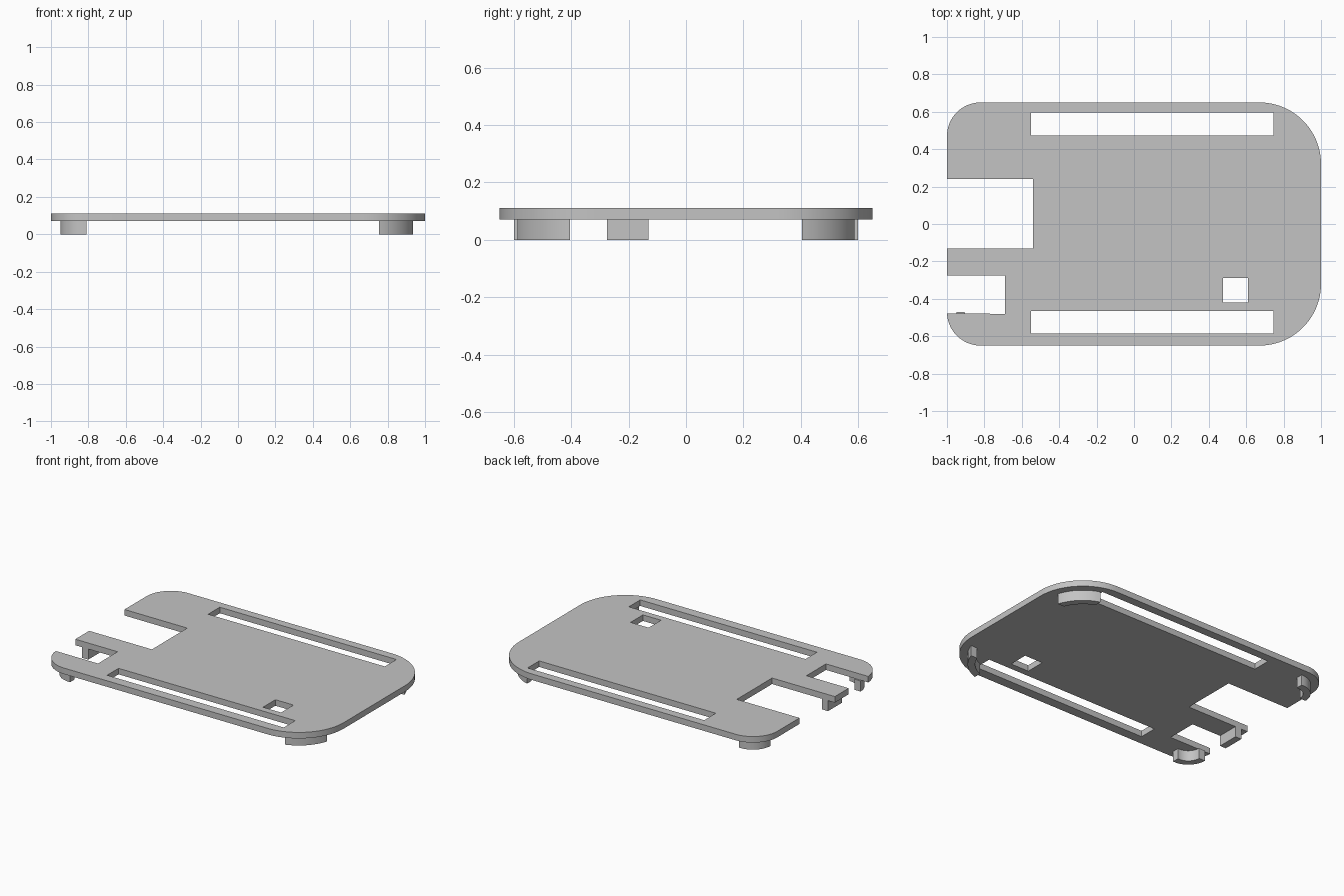
import bpy, bmesh
from math import sin, cos, pi, radians, asin, acos

cube = bpy.data.objects.get("Cube")
if cube:
    bpy.data.objects.remove(cube, do_unlink=True)

grey = bpy.data.materials.new("plain grey")
grey.use_nodes = True
colour = (0.55, 0.55, 0.55, 1)
grey.diffuse_color = colour
grey.node_tree.nodes["Principled BSDF"].inputs["Base Color"].default_value = colour

LEG_TOP, TOP = 0.07, 0.11
HALF_Y = 0.65
R_LEFT, R_RIGHT = 0.18, 0.33


def arc(cx, cy, r, a0, a1, steps=16):
    """Points on a circular arc, angles in radians."""
    return [(cx + r * cos(a0 + (a1 - a0) * i / steps),
             cy + r * sin(a0 + (a1 - a0) * i / steps)) for i in range(steps + 1)]


def extrude(name, outline, z0, z1):
    """Turn a flat outline into a solid standing between two heights."""
    bm = bmesh.new()
    face = bm.faces.new([bm.verts.new((x, y, z0)) for x, y in outline])
    new = bmesh.ops.extrude_face_region(bm, geom=[face])["geom"]
    bmesh.ops.translate(bm, vec=(0, 0, z1 - z0),
                        verts=[v for v in new if isinstance(v, bmesh.types.BMVert)])
    bmesh.ops.recalc_face_normals(bm, faces=bm.faces)
    mesh = bpy.data.meshes.new(name)
    bm.to_mesh(mesh)
    bm.free()
    mesh.materials.append(grey)
    ob = bpy.data.objects.new(name, mesh)
    bpy.context.collection.objects.link(ob)
    return ob


def rectangle(x0, x1, y0, y1):
    return [(x0, y0), (x1, y0), (x1, y1), (x0, y1)]


def select_only(ob):
    bpy.ops.object.select_all(action='DESELECT')
    ob.select_set(True)
    bpy.context.view_layer.objects.active = ob


# Plate with rounded corners and two open notches on the right-hand end
cxl, cyl = -1 + R_LEFT, HALF_Y - R_LEFT
cxr, cyr = 1 - R_RIGHT, HALF_Y - R_RIGHT
outline = arc(cxl, -cyl, R_LEFT, radians(183), 1.5 * pi)
outline += arc(cxr, -cyr, R_RIGHT, -pi / 2, 0, 24)
outline += arc(cxr, cyr, R_RIGHT, 0, pi / 2, 24)
outline += arc(cxl, cyl, R_LEFT, pi / 2, pi)
outline += [(-1, 0.24), (-0.54, 0.24), (-0.54, -0.13), (-1, -0.13)]
outline += [(-1, -0.275), (-0.69, -0.275), (-0.69, -0.48)]
plate = extrude("plate", outline, LEG_TOP, TOP)

# Long slots and the small square hole
openings = {
    "back_slot_cutter": (-0.55, 0.745, 0.473, 0.595),
    "front_slot_cutter": (-0.55, 0.745, -0.585, -0.465),
    "square_hole_cutter": (0.477, 0.61, -0.42, -0.29),
}
for name, box in openings.items():
    cutter = extrude(name, rectangle(*box), 0, 0.2)
    cutter.hide_render = True
    cut = plate.modifiers.new(name, 'BOOLEAN')
    cut.operation, cut.solver, cut.object = 'DIFFERENCE', 'EXACT', cutter
    select_only(plate)
    bpy.ops.object.modifier_apply(modifier=name)
    bpy.data.objects.remove(cutter, do_unlink=True)

# Curved feet following the corners, set in from the edge
parts = [plate]
INSET, THICK = 0.05, 0.045
for side, sy in (("front", -1), ("back", 1)):
    # Wide corners: ends trimmed square to the plate
    ro, ri = R_RIGHT - INSET, R_RIGHT - INSET - THICK
    trim = 0.085
    foot = arc(cxr, cyr, ro, asin(trim / ro), acos(trim / ro))
    foot += arc(cxr, cyr, ri, acos(trim / ri), asin(trim / ri))
    parts.append(extrude(side + "_left_foot", [(x, y * sy) for x, y in foot], 0, LEG_TOP))

    # Tight corners: quarter rings with a short straight end
    ro, ri = R_LEFT - INSET, R_LEFT - INSET - THICK
    foot = [(cxl + 0.01, cyl + ro)] + arc(cxl, cyl, ro, pi / 2, pi)
    foot += arc(cxl, cyl, ri, pi, pi / 2) + [(cxl + 0.01, cyl + ri)]
    parts.append(extrude(side + "_right_foot", [(x, y * sy) for x, y in foot], 0, LEG_TOP))

# Straight foot under the tab between the notches
parts.append(extrude("tab_foot", rectangle(-0.95, -0.905, -0.275, -0.13), 0, LEG_TOP))

for part in parts:
    select_only(part)
    bpy.ops.object.shade_smooth_by_angle(angle=radians(30))
